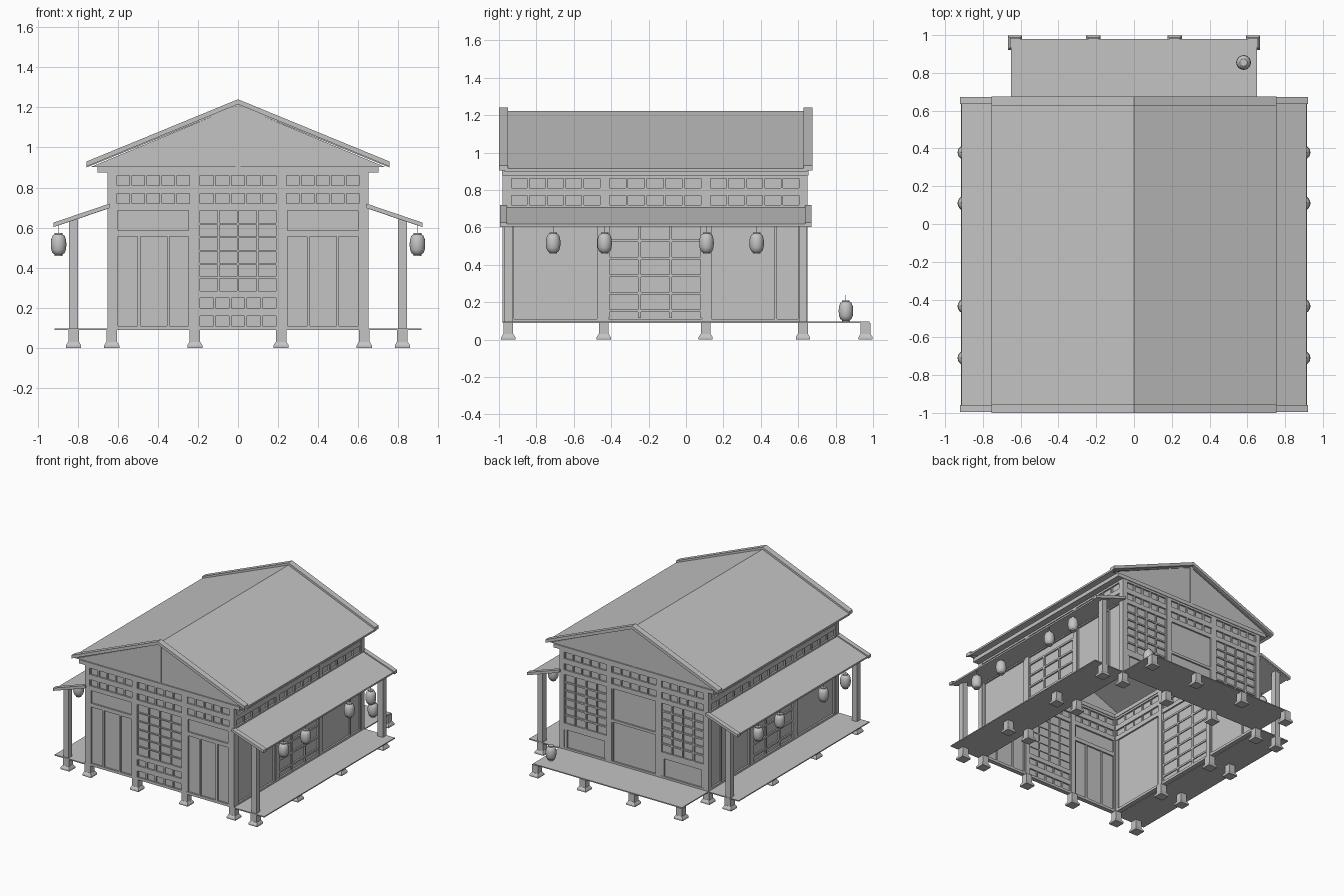
import bpy, bmesh, math
from mathutils import Vector

cube = bpy.data.objects.get("Cube")
if cube:
    bpy.data.objects.remove(cube)

grey = bpy.data.materials.new("plain_grey")
grey.use_nodes = True
grey.diffuse_color = (0.55, 0.55, 0.55, 1)
grey.node_tree.nodes["Principled BSDF"].inputs["Base Color"].default_value = (0.55, 0.55, 0.55, 1)

FRONT, BACK, SIDE = -0.98, 0.65, 0.65
SUPPORT_Y = (-0.95, -0.44, 0.105, 0.625)
SUPPORT_X = (-0.63, -0.215, 0.215, 0.63)


def finish(bm, name):
    bmesh.ops.recalc_face_normals(bm, faces=bm.faces)
    mesh = bpy.data.meshes.new(name)
    bm.to_mesh(mesh)
    bm.free()
    mesh.materials.append(grey)
    obj = bpy.data.objects.new(name, mesh)
    bpy.context.collection.objects.link(obj)
    return obj


def box(bm, a, b, taper=1.0):
    """Box between two corners; taper scales its top."""
    a, b = Vector(a), Vector(b)
    mid, size = (a + b) / 2, b - a
    verts = bmesh.ops.create_cube(bm, size=1)["verts"]
    for v in verts:
        k = taper if v.co.z > 0 else 1
        v.co = mid + Vector((v.co.x * size.x * k, v.co.y * size.y * k, v.co.z * size.z))


def extrude_y(bm, outline, y0, y1):
    """Extrude an x-z outline between two y values."""
    face = bm.faces.new([bm.verts.new((x, y0, z)) for x, z in outline])
    new = bmesh.ops.extrude_face_region(bm, geom=[face])["geom"]
    bmesh.ops.translate(bm, vec=(0, y1 - y0, 0),
                        verts=[v for v in new if isinstance(v, bmesh.types.BMVert)])


# --- walls -----------------------------------------------------------------
class Wall:
    """Framed wall: u runs along it, depth is measured inward from its face."""

    def __init__(self, name, place, columns):
        self.name, self.place, self.columns = name, place, columns
        self.bm = bmesh.new()
        ends = columns[0] - 0.02, columns[-1] + 0.02
        self.put(ends[0] + 0.01, ends[1] - 0.01, 0.1, 0.89, 0.014, 0.022)
        for c in columns:
            self.put(c - 0.02, c + 0.02, 0.09, 0.89)
        self.bays = [(p + 0.02, q - 0.02) for p, q in zip(columns, columns[1:])]
        for u0, u1 in self.bays:
            for z0, z1 in ((0.09, 0.11), (0.685, 0.72), (0.77, 0.81), (0.86, 0.89)):
                self.put(u0, u1, z0, z1, 0.001, 0.035)
            for z in (0.72, 0.81):
                self.grid(u0, u1, z, z + 0.05, 5, 1, 0.012)

    def put(self, u0, u1, z0, z1, d0=0.0, d1=0.04):
        a, b = self.place(u0, d0), self.place(u1, d1)
        box(self.bm, (min(a[0], b[0]), min(a[1], b[1]), z0),
            (max(a[0], b[0]), max(a[1], b[1]), z1))

    def grid(self, u0, u1, z0, z1, cols, rows, bar):
        h = bar / 2
        for i in range(cols + 1):
            u = u0 + (u1 - u0) * i / cols
            self.put(max(u - h, u0), min(u + h, u1), z0, z1, 0.003, 0.03)
        for j in range(1, rows):
            z = z0 + (z1 - z0) * j / rows
            self.put(u0, u1, z - h, z + h, 0.004, 0.029)

    def rail(self, bay, z0, z1):
        self.put(*bay, z0, z1, 0.002, 0.034)

    def doors(self, bay, stiles):
        for s in stiles:
            u = bay[0] + (bay[1] - bay[0]) * s
            self.put(u - 0.007, u + 0.007, 0.11, 0.555, 0.002, 0.03)
        for u in (bay[0] + 0.006, bay[1] - 0.006):
            self.put(u - 0.006, u + 0.006, 0.11, 0.685, 0.002, 0.03)

    def done(self):
        return finish(self.bm, self.name)


front = Wall("front_wall", lambda u, d: (u, FRONT + d), SUPPORT_X)
for i in (0, 2):
    front.rail(front.bays[i], 0.555, 0.585)
    front.doors(front.bays[i], (0.31, 0.7))
mid = front.bays[1]
front.rail(mid, 0.25, 0.285)
front.rail(mid, 0.16, 0.2)
front.grid(*mid, 0.285, 0.685, 4, 6, 0.009)
for z in (0.11, 0.2):
    front.grid(*mid, z, z + 0.05, 5, 1, 0.012)
front.done()

back = Wall("back_wall", lambda u, d: (u, BACK - d), SUPPORT_X)
for i in (0, 2):
    back.rail(back.bays[i], 0.25, 0.3)
    back.grid(*back.bays[i], 0.3, 0.685, 4, 6, 0.012)
    back.grid(*back.bays[i], 0.11, 0.25, 1, 1, 0.05)
back.rail(back.bays[1], 0.42, 0.44)
back.grid(*back.bays[1], 0.11, 0.685, 1, 1, 0.02)
back.done()

for s, label in ((1, "left_wall"), (-1, "right_wall")):
    wall = Wall(label, lambda u, d, s=s: (s * (SIDE - d), u), (-0.96, -0.435, 0.105, 0.63))
    wall.grid(*wall.bays[0], 0.11, 0.685, 1, 1, 0.04)
    wall.grid(*wall.bays[1], 0.115, 0.625, 3, 1, 0.014)
    for k in range(6):
        z = 0.155 + 0.0935 * k
        wall.put(*wall.bays[1], z - 0.007, z + 0.007, 0.003, 0.029)
    wall.grid(*wall.bays[2], 0.11, 0.685, 1, 1, 0.02)
    wall.put(0.474, 0.486, 0.11, 0.685, 0.002, 0.03)
    wall.done()

# --- beams and gables --------------------------------------------------------
bm = bmesh.new()
for s in (-1, 1):
    x = sorted((s * 0.61, s * 0.70))
    box(bm, (x[0], FRONT, 0.875), (x[1], BACK, 0.905))
for y0, y1 in ((FRONT - 0.004, FRONT + 0.04), (BACK - 0.04, BACK + 0.004)):
    box(bm, (-0.70, y0, 0.876), (0.70, y1, 0.905))
finish(bm, "eave_beams")

bm = bmesh.new()
for y0, y1 in ((FRONT + 0.006, FRONT + 0.02), (BACK - 0.02, BACK - 0.006)):
    extrude_y(bm, [(-0.735, 0.902), (0.735, 0.902), (0, 1.208)], y0, y1)
    box(bm, (-0.012, y0 - 0.006, 0.9), (0.012, y1 + 0.006, 1.205))
finish(bm, "gables")


# --- roofs -------------------------------------------------------------------
def gable_outline(top, eave, thick):
    return [(-0.755, eave), (0, top), (0.755, eave),
            (0.755, eave - thick), (0, top - thick), (-0.755, eave - thick)]


bm = bmesh.new()
extrude_y(bm, gable_outline(1.222, 0.915, 0.015), -0.97, 0.65)
finish(bm, "main_roof")
bm = bmesh.new()
for y0, y1 in ((-1.0, -0.953), (0.628, 0.675)):
    extrude_y(bm, gable_outline(1.24, 0.93, 0.025), y0, y1)
finish(bm, "roof_end_boards")


def awning_outline(s, top, edge, reach, thick):
    return [(s * 0.64, top), (s * reach, edge), (s * reach, edge - thick), (s * 0.64, top - thick)]


for s, label in ((1, "left_awning"), (-1, "right_awning")):
    bm = bmesh.new()
    extrude_y(bm, awning_outline(s, 0.71, 0.618, 0.912, 0.013), -0.98, 0.66)
    for y0, y1 in ((-0.995, -0.957), (0.635, 0.672)):
        extrude_y(bm, awning_outline(s, 0.72, 0.625, 0.92, 0.022), y0, y1)
    finish(bm, label)

# --- decks, posts and footings -------------------------------------------------
bm = bmesh.new()
for s in (-1, 1):
    x = sorted((s * SIDE, s * 0.915))
    box(bm, (x[0], FRONT, 0.088), (x[1], BACK, 0.096))
box(bm, (-SIDE, BACK, 0.088), (SIDE, 0.98, 0.096))
finish(bm, "veranda_decks")

spots = {(s * 0.82, y) for s in (-1, 1) for y in SUPPORT_Y}
spots |= {(s * 0.63, y) for s in (-1, 1) for y in SUPPORT_Y}
spots |= {(x, y) for x in SUPPORT_X for y in (SUPPORT_Y[0], SUPPORT_Y[-1], 0.96)}
bm = bmesh.new()
for x, y in sorted(spots):
    box(bm, (x - 0.038, y - 0.038, 0), (x + 0.038, y + 0.038, 0.012))
    box(bm, (x - 0.038, y - 0.038, 0.012), (x + 0.038, y + 0.038, 0.03), taper=0.72)
    box(bm, (x - 0.026, y - 0.026, 0.03), (x + 0.026, y + 0.026, 0.09))
finish(bm, "footings")

bm = bmesh.new()
for s in (-1, 1):
    for y in (SUPPORT_Y[0], SUPPORT_Y[-1]):
        box(bm, (s * 0.82 - 0.022, y - 0.022, 0.09), (s * 0.82 + 0.022, y + 0.022, 0.64))
finish(bm, "awning_posts")


# --- lanterns ------------------------------------------------------------------
def lantern(name, x, y, z, cord):
    bm = bmesh.new()
    profile = [(0.02, -0.057), (0.02, -0.05), (0.03, -0.043), (0.037, -0.025), (0.039, 0)]
    profile += [(r, -h) for r, h in reversed(profile[:-1])]
    rings = [[bm.verts.new((x + r * math.cos(t * math.tau / 20), y + r * math.sin(t * math.tau / 20), z + h))
              for t in range(20)] for r, h in profile]
    for lo, hi in zip(rings, rings[1:]):
        for i in range(20):
            j = (i + 1) % 20
            bm.faces.new((lo[i], lo[j], hi[j], hi[i]))
    bm.faces.new(rings[0])
    bm.faces.new(rings[-1])
    box(bm, (x - 0.001, y - 0.001, z + 0.055), (x + 0.001, y + 0.001, z + 0.055 + cord))
    obj = finish(bm, name)
    bpy.ops.object.select_all(action="DESELECT")
    obj.select_set(True)
    bpy.context.view_layer.objects.active = obj
    bpy.ops.object.shade_smooth_by_angle(angle=math.radians(40))


for s, label in ((1, "left"), (-1, "right")):
    for i, y in enumerate((-0.71, -0.435, 0.11, 0.378)):
        lantern(f"{label}_lantern_{i + 1}", s * 0.895, y, 0.516, 0.04)
lantern("deck_lantern", 0.58, 0.855, 0.153, 0.03)
